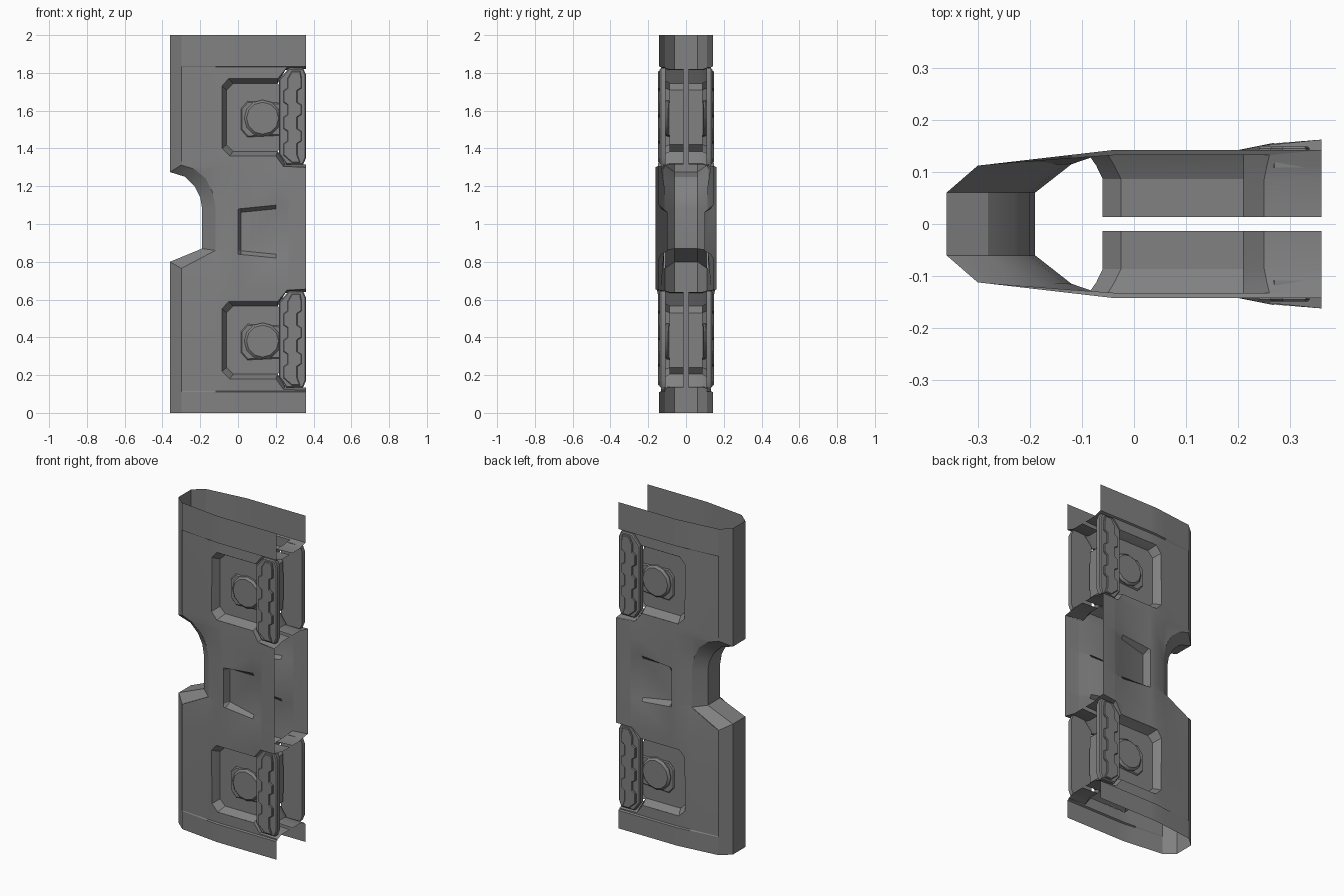
import bpy, bmesh, math
from mathutils import Vector

cube = bpy.data.objects.get("Cube")
if cube:
    bpy.data.objects.remove(cube)

grey = bpy.data.materials.new("plain_grey")
grey.use_nodes = True
grey.diffuse_color = (0.22, 0.22, 0.22, 1)
grey.node_tree.nodes["Principled BSDF"].inputs["Base Color"].default_value = grey.diffuse_color

SHIFT = -1.18          # lower bay relative to the upper bay
TOP = 2.0


def interp(x, pts):
    if x <= pts[0][0]:
        return pts[0][1]
    for (a, u), (b, v) in zip(pts, pts[1:]):
        if x <= b:
            return u + (v - u) * (x - a) / (b - a)
    return pts[-1][1]


def skin(x, z):
    """Front skin y for a place on the panel."""
    d = interp(x, [(-0.30, 0.112), (-0.04, 0.142), (0.36, 0.142)])
    if 0.64 < z < 1.31:
        d += interp(x, [(0.2, 0), (0.265, 0.013), (0.36, 0.02)])
    # the end bands stand proud of the bays
    d -= interp(x, [(-0.265, 0), (-0.04, 0.01)]) * interp(
        z, [(0.11, 0), (0.115, 1), (0.655, 0), (1.3, 0), (1.83, 1), (1.835, 0)])
    # sloping grip recess, widening and fading towards the open edge
    if 0.859 - 0.1 * x < z < 1.061 + 0.1 * x and 0.014 < x < 0.269:
        d -= interp(x, [(0.015, 0.045), (0.27, 0.0)])
    # dish next to the notch
    d -= interp(x, [(-0.30, 0), (-0.12, 0.018), (-0.04, 0)]) * interp(
        z, [(0.765, 0), (0.86, 1), (1.2, 1), (1.31, 0)])
    return -d


def finish(name, bm, facing=None):
    bmesh.ops.remove_doubles(bm, verts=bm.verts, dist=0.0005)
    bmesh.ops.recalc_face_normals(bm, faces=bm.faces)
    if facing:
        bm.normal_update()
        total = sum((f.normal * f.calc_area() for f in bm.faces), Vector())
        if total.dot(Vector(facing)) < 0:
            bmesh.ops.reverse_faces(bm, faces=bm.faces)
    me = bpy.data.meshes.new(name)
    bm.to_mesh(me)
    bm.free()
    ob = bpy.data.objects.new(name, me)
    bpy.context.collection.objects.link(ob)
    me.materials.append(grey)
    m = ob.modifiers.new("Mirror", "MIRROR")
    m.use_axis = (False, True, False)
    m.merge_threshold = 0.0005
    bpy.ops.object.select_all(action="DESELECT")
    ob.select_set(True)
    bpy.context.view_layer.objects.active = ob
    bpy.ops.object.shade_smooth_by_angle(angle=math.radians(25))


def loft(bm, rows):
    vs = [[bm.verts.new(p) for p in r] for r in rows]
    for a, b in zip(vs, vs[1:]):
        for i in range(len(a) - 1):
            bm.faces.new((a[i], a[i + 1], b[i + 1], b[i]))


def plate(name, outline, y0, y1, dz, bevel=0.0):
    """Flat plate from an (x, z) outline between two depths."""
    bm = bmesh.new()
    face = bm.faces.new([bm.verts.new((x, -y0, z + dz)) for x, z in outline])
    ext = bmesh.ops.extrude_face_region(bm, geom=[face])
    new = [v for v in ext["geom"] if isinstance(v, bmesh.types.BMVert)]
    bmesh.ops.translate(bm, verts=new, vec=(0, y0 - y1, 0))
    if bevel:
        rim = [e for e in bm.edges if all(v in new for v in e.verts)]
        bmesh.ops.bevel(bm, geom=rim, offset=bevel, segments=1, affect="EDGES")
    finish(name, bm)


# Bay opening at the skin and further in
bay_rim = [(0.36, 1.835), (0.26, 1.83), (0.21, 1.77), (-0.05, 1.77), (-0.085, 1.73),
           (-0.085, 1.40), (-0.045, 1.36), (0.2, 1.36), (0.24, 1.305), (0.36, 1.30)]
bay_inner = [(0.36, 1.82), (0.25, 1.815), (0.21, 1.745), (-0.025, 1.745), (-0.06, 1.71),
             (-0.06, 1.42), (-0.025, 1.385), (0.21, 1.385), (0.25, 1.32), (0.36, 1.315)]
housing = [(0.21, 1.745), (-0.025, 1.745), (-0.06, 1.71), (-0.06, 1.42),
           (-0.025, 1.385), (0.21, 1.385), (0.245, 1.42), (0.245, 1.71)]

# Notch: edge of the spine and edge of the skin, bottom to top
spine = [(-0.36, 0), (-0.36, 0.80), (-0.19, 0.87), (-0.19, 1.08), (-0.20, 1.14),
         (-0.23, 1.20), (-0.28, 1.25), (-0.36, 1.275), (-0.36, TOP)]
side = [(-0.30, 0), (-0.30, 0.765), (-0.12, 0.86), (-0.12, 1.09), (-0.135, 1.17),
        (-0.17, 1.24), (-0.23, 1.29), (-0.30, 1.312), (-0.30, TOP)]

# Side panels
bm = bmesh.new()
lower_rim = [(x, z + SHIFT) for x, z in bay_rim]
outline = side + [(0.36, TOP)] + bay_rim + lower_rim + [(0.36, 0)]
bm.faces.new([bm.verts.new((x, 0, z)) for x, z in outline])
cuts = [((x, 0, 0), (1, 0, 0)) for x in (-0.265, -0.12, -0.04, 0, 0.015, 0.2, 0.265, 0.27)]
cuts += [((0, 0, z), (0, 0, 1)) for z in
         (0.11, 0.115, 0.655, 1.2, 1.3, 1.34, 1.83, 1.835)]
cuts += [((0, 0, z), (slope, 0, 1)) for z, slope in
         ((0.84, 0.1), (0.86, 0.1), (1.06, -0.1), (1.08, -0.1))]
for co, no in cuts:
    bmesh.ops.bisect_plane(bm, geom=bm.verts[:] + bm.edges[:] + bm.faces[:],
                           dist=0.0002, plane_co=co, plane_no=no)
for v in bm.verts:
    v.co.y = skin(v.co.x, v.co.z)
finish("side_panel", bm, (0, -1, 0))

# Spine with the hand notch
bm = bmesh.new()
loft(bm, [[(c, skin(c, d), d), (a, -0.06, b), (a, 0, b)]
          for (a, b), (c, d) in zip(spine, side)])
finish("spine", bm, (-1, -0.3, 0))

# Retaining rail, arm and button outlines
rail_base = [(0.36, 1.79), (0.345, 1.825), (0.27, 1.825), (0.217, 1.765), (0.217, 1.37),
             (0.255, 1.315), (0.345, 1.315), (0.36, 1.35)]
tooth = [(0, 0.0), (0, 0.06), (0.022, 0.075), (0.022, 0.125)]
left = [(0.24 + dx, 1.365 + k * 0.14 + dz) for k in range(3) for dx, dz in tooth]
right = [(x + 0.075, z) for x, z in left]
rail_teeth = [(0.285, 1.325)] + left + [(0.285, 1.81), (0.33, 1.81)] + right[::-1] + [(0.33, 1.325)]
arm = [(0.245, 1.64), (0.05, 1.65), (0.015, 1.61), (0.015, 1.50), (0.05, 1.46), (0.245, 1.47)]
knob = [(0.13 + 0.097 * math.cos(math.tau * i / 12), 1.56 + 0.097 * math.sin(math.tau * i / 12))
        for i in range(12)]

for tag, dz in (("upper", 0.0), ("lower", SHIFT)):
    # Chamfered surround of the bay
    bm = bmesh.new()
    rim = [Vector(p) for p in bay_rim]
    inner = [Vector(p) for p in bay_inner]
    lip = [r.lerp(i, 0.5) for r, i in zip(rim, inner)]
    rows = [[(p.x, skin(p.x, p.y + dz), p.y + dz) for p in rim]]
    rows += [[(p.x, -y, p.y + dz) for p in ring] for ring, y in ((lip, 0.112), (inner, 0.086))]
    loft(bm, rows)
    # End walls beside the rail run in to the middle
    for part in (inner[:3], inner[-3:]):
        loft(bm, [[(p.x, -y, p.y + dz) for p in part] for y in (0.086, 0.013)])
    finish(tag + "_bay", bm)
    # Housing closes the bay behind the button
    plate(tag + "_housing", housing, 0.013, 0.088, dz)
    # Rail, arm and round button
    plate(tag + "_rail", rail_base, 0.108, 0.139, dz, 0.006)
    plate(tag + "_rail_teeth", rail_teeth, 0.138, 0.149, dz, 0.004)
    plate(tag + "_arm", arm, 0.086, 0.096, dz, 0.006)
    plate(tag + "_button", knob, 0.09, 0.113, dz, 0.012)
